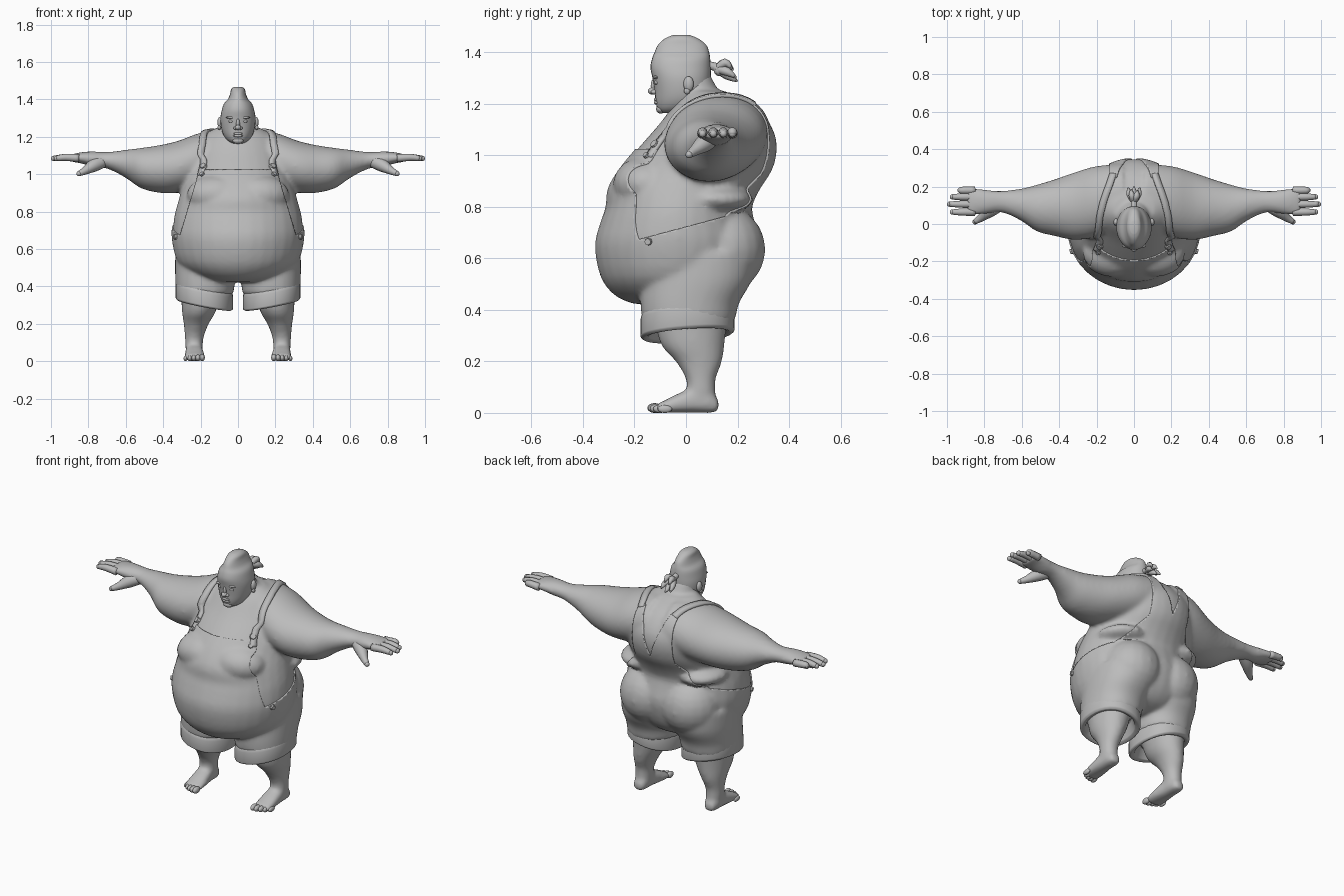
import bpy, bmesh, math
from mathutils import Vector
from mathutils.bvhtree import BVHTree

if "Cube" in bpy.data.objects:
    bpy.data.objects.remove(bpy.data.objects["Cube"])

grey = bpy.data.materials.new("plain grey")
grey.use_nodes = True
grey.diffuse_color = (0.5, 0.5, 0.5, 1)
grey.node_tree.nodes["Principled BSDF"].inputs["Base Color"].default_value = (0.5, 0.5, 0.5, 1)


def finish(name, bm, smooth=True):
    """Turn a bmesh into a shaded object."""
    bmesh.ops.recalc_face_normals(bm, faces=bm.faces)
    mesh = bpy.data.meshes.new(name)
    bm.to_mesh(mesh)
    bm.free()
    mesh.materials.append(grey)
    for p in mesh.polygons:
        p.use_smooth = smooth
    obj = bpy.data.objects.new(name, mesh)
    bpy.context.scene.collection.objects.link(obj)
    return obj


def spline(rows, steps):
    """Catmull-Rom interpolation through section rows."""
    out = []
    for i in range(len(rows) - 1):
        quad = [rows[max(0, min(len(rows) - 1, i + k))] for k in (-1, 0, 1, 2)]
        for s in range(steps):
            t = s / steps
            out.append([b + t / 2 * (c - a + t * (2 * a - 5 * b + 4 * c - d + t * (3 * (b - c) + d - a)))
                        for a, b, c, d in zip(*quad)])
    return out + [list(rows[-1])]


def bridge(bm, rings):
    for r, q in zip(rings, rings[1:]):
        for k in range(len(r)):
            j = (k + 1) % len(r)
            bm.faces.new((r[k], r[j], q[j], q[k]))
    bm.faces.new(rings[0])
    bm.faces.new(rings[-1])


def loft(bm, axis, rows, steps=3, n=32, power=2.0, side=1):
    """Skin rows of (position, low a, high a, low b, high b) along an axis."""
    rings = []
    for t, a0, a1, b0, b1 in spline(rows, steps):
        ring = []
        for k in range(n):
            c, s = math.cos(math.tau * k / n), math.sin(math.tau * k / n)
            c, s = (math.copysign(abs(v) ** (2 / power), v) for v in (c, s))
            a, b = (a0 + a1 + (a1 - a0) * c) / 2, (b0 + b1 + (b1 - b0) * s) / 2
            x, y, z = {"x": (t, a, b), "y": (a, t, b), "z": (a, b, t)}[axis]
            ring.append(bm.verts.new((x * side, y, z)))
        rings.append(ring)
    bridge(bm, rings)


def ball(bm, pos, size):
    new = bmesh.ops.create_uvsphere(bm, u_segments=20, v_segments=12, radius=1)["verts"]
    for v in new:
        v.co = Vector(pos) + Vector(a * b for a, b in zip(v.co, size))


def tube(bm, points, radii, n=12):
    """Rounded limb through points, with a ball at the tip."""
    rings = []
    rows = [Vector(r) for r in spline([(*p, r) for p, r in zip(points, radii)], 3)]
    for i, row in enumerate(rows):
        d = (rows[min(i + 1, len(rows) - 1)] - rows[max(i - 1, 0)]).xyz.normalized()
        u = d.cross((0, 0, 1)).normalized()
        w = d.cross(u)
        rings.append([bm.verts.new(row.xyz + row.w * (u * math.cos(math.tau * k / n) + w * math.sin(math.tau * k / n)))
                      for k in range(n)])
    bridge(bm, rings)
    ball(bm, points[-1], [radii[-1]] * 3)


# Rough body masses: torso, neck, arms, legs and feet
raw = bmesh.new()
torso = [(.43, .13, -.20, .10), (.46, .23, -.27, .19), (.53, .315, -.325, .25), (.65, .347, -.347, .28),
         (.74, .345, -.325, .26), (.80, .335, -.305, .25), (.87, .315, -.298, .28), (.95, .295, -.25, .33),
         (1.04, .28, -.175, .348), (1.12, .25, -.105, .325), (1.20, .2, -.045, .255), (1.25, .11, .0, .15)]
loft(raw, "z", [(z, -w, w, f, b) for z, w, f, b in torso])
neck = [(1.08, .12, -.06, .25), (1.18, .10, -.04, .19), (1.24, .085, -.04, .135), (1.32, .07, -.05, .09)]
loft(raw, "z", [(z, -w, w, f, b) for z, w, f, b in neck])
arm = [(.06, -.02, .32, .95, 1.245), (.2, -.07, .31, .92, 1.222), (.32, -.085, .275, .90, 1.178),
       (.42, -.065, .24, .9, 1.155), (.52, -.04, .21, .925, 1.14), (.60, .015, .19, .98, 1.13),
       (.70, .06, .178, 1.03, 1.118), (.78, .055, .182, 1.04, 1.122), (.84, .048, .192, 1.058, 1.117),
       (.89, .048, .194, 1.065, 1.107)]
shorts_leg = [(.36, .03, .325, -.165, .185), (.43, .022, .328, -.17, .2), (.52, .0, .33, -.17, .25),
              (.62, .0, .325, -.17, .26)]
shin = [(.03, .19, .275, -.01, .11), (.08, .188, .282, .0, .115), (.13, .183, .284, .0, .115),
        (.20, .157, .29, -.04, .14), (.27, .117, .3, -.1, .15), (.40, .08, .305, -.13, .165)]
foot = [(.127, .21, .26, .005, .05), (.10, .195, .275, .0, .08), (.04, .19, .28, .0, .1), (-.03, .18, .285, .0, .075),
        (-.08, .178, .288, .0, .05), (-.115, .18, .285, .0, .035)]
for s in (1, -1):
    loft(raw, "x", arm, side=s)
    loft(raw, "z", shorts_leg, side=s, power=2.2)
    loft(raw, "z", shin, side=s)
    loft(raw, "y", foot, side=s, power=2.4)
    ball(raw, (s * .135, .14, .635), (.165, .162, .165))    # buttock
    ball(raw, (s * .19, .1, .83), (.138, .155, .055))       # side roll
    ball(raw, (s * .11, -.15, .89), (.165, .127, .1))       # chest
rough = finish("rough_body", raw)
mod = rough.modifiers.new("merge", "REMESH")
mod.mode, mod.voxel_size = "VOXEL", .012
mod = rough.modifiers.new("relax", "SMOOTH")
mod.iterations = 8
merged = bpy.data.meshes.new_from_object(rough.evaluated_get(bpy.context.evaluated_depsgraph_get()))
bpy.data.objects.remove(rough)
bm = bmesh.new()
bm.from_mesh(merged)
tree = BVHTree.FromBMesh(bm)
cloth = bm.copy()
finish("body", bm)

# Overalls: body surface cut along bib, armholes and back V, then thickened
side_line = lambda y: .69 + (y + .12) * .27
bib_half = lambda z: .2 + .294 * (1.03 - z)
cuts = [((0, 0, .36), (0, 0, 1)), ((0, 0, 1.02), (0, 0, 1)), ((0, -.12, .69), (0, -.27, 1)),
        ((0, 0, 1.21), (0, 0, 1))]
for s in (1, -1):
    cuts += [((s * .2, 0, 1.03), (s, 0, .294)), ((0, 0, .96), (s, 0, -.36)),
             ((s * .13, 0, .93), (s, 0, .8)), ((s * .13, 0, .93), (s, 0, 0))]
for co, no in cuts:
    bmesh.ops.bisect_plane(cloth, geom=cloth.verts[:] + cloth.edges[:] + cloth.faces[:],
                           plane_co=co, plane_no=no, dist=.0005)


def covered(p):
    x, y, z = abs(p.x), p.y, p.z
    if z < .36 or z > 1.21:
        return False
    if z < side_line(y):
        return True
    if y < 0:
        return z < 1.02 and x < bib_half(z)
    return y > .1 and (z - .96) * .36 < x < .13 + max(0, .93 - z) * .8


bmesh.ops.delete(cloth, geom=[f for f in cloth.faces if not covered(f.calc_center_median())], context="FACES")
overalls = finish("overalls", cloth)
mod = overalls.modifiers.new("thickness", "SOLIDIFY")
mod.thickness, mod.offset = .014, 0

# Shoulder straps laid on the body surface
for s in (1, -1):
    path = [(.205, -.15, 1.0), (.2, -.12, 1.08), (.19, -.06, 1.17), (.185, .04, 1.24), (.165, .13, 1.26),
            (.13, .22, 1.23), (.112, .27, 1.2)]
    strap, prev = bmesh.new(), None
    pts = [Vector((x * s, y, z)) for x, y, z in spline(path, 5)]
    for i, p in enumerate(pts):
        hit, normal, _, _ = tree.find_nearest(p)
        d = pts[min(i + 1, len(pts) - 1)] - pts[max(i - 1, 0)]
        across = d.cross(normal).normalized() * .018
        row = [strap.verts.new(hit + normal * .004 + across * k) for k in (-1, 1)]
        if prev:
            strap.faces.new((prev[0], prev[1], row[1], row[0]))
        prev = row
    band = finish("strap", strap)
    mod = band.modifiers.new("thickness", "SOLIDIFY")
    mod.thickness, mod.offset = .016, 0

    # Buckle, its knob and the hip button
    metal = bmesh.new()
    for target, size in (((.2, -.14, 1.06), .02), ((.205, -.17, 1.015), .014), ((.33, -.145, .665), .016)):
        hit, normal, _, _ = tree.find_nearest(Vector((target[0] * s, target[1], target[2])))
        new = bmesh.ops.create_cone(metal, cap_ends=True, segments=8, radius1=size, radius2=size * .8, depth=.018)
        turn = normal.to_track_quat("Z", "Y")
        for v in new["verts"]:
            v.co = hit + normal * .01 + turn @ v.co
    finish("fastenings", metal, False)

    # Rolled cuff, hollow underneath and tilted outward
    cuff = bmesh.new()
    rings = [(.36, .11, .13), (.30, .125, .15), (.293, .145, .17), (.303, .154, .183), (.37, .154, .183),
             (.388, .15, .178), (.39, .12, .15)]
    loft(cuff, "z", [(z, .18 - a, .18 + a, .006 - b, .006 + b) for z, a, b in rings], 1, power=2.2, side=s)
    for v in cuff.verts:
        v.co.z += .19 * (abs(v.co.x) - .18) + .07 * v.co.y + .005
    roll = finish("shorts_cuff", cuff)
    mod = roll.modifiers.new("soft", "BEVEL")
    mod.width, mod.segments = .004, 2

    # Fingers, thumb and toes
    hand = bmesh.new()
    for y, tip in ((.064, .985), (.106, 1.0), (.145, .985), (.18, .943)):
        tube(hand, [(s * .85, y, 1.085), (s * .92, y, 1.09), (s * (tip - .014), y, 1.084)], (.021, .019, .014))
    tube(hand, [(s * .70, .11, 1.075), (s * .765, .075, 1.05), (s * .815, .035, 1.02), (s * .85, .012, 1.003)],
         (.03, .036, .022, .014))
    finish("fingers", hand)
    toes = bmesh.new()
    for k in range(5):
        ball(toes, (s * (.192 + .022 * k), -.122 + .005 * k * k / 2, .019 - .001 * k),
             (.015 - .001 * k, .028, .019 - .001 * k))
    finish("toes", toes)

# Head with its tall narrow crown
head = bmesh.new()
skull = [(1.165, .03, -.095, .0), (1.18, .056, -.11, .04), (1.21, .078, -.118, .08), (1.25, .09, -.122, .092),
         (1.30, .094, -.13, .096), (1.34, .087, -.138, .096), (1.375, .076, -.132, .094), (1.40, .055, -.122, .09),
         (1.43, .042, -.108, .078), (1.455, .036, -.08, .045), (1.467, .02, -.05, .015)]
loft(head, "z", [(z, -w, w, f, b) for z, w, f, b in skull], power=2.1)
finish("head", head)

# Face: nose, lips, chin, eyes, brows and ears
face = bmesh.new()
ball(face, (0, -.13, 1.25), (.016, .018, .014))
ball(face, (0, -.122, 1.27), (.01, .015, .03))
for z in (1.205, 1.217):
    ball(face, (0, -.112, z), (.026, .013, .008))
ball(face, (0, -.098, 1.18), (.03, .018, .018))
for s in (1, -1):
    ball(face, (s * .014, -.124, 1.246), (.011, .012, .009))
    ball(face, (s * .036, -.113, 1.283), (.014, .01, .009))
    ball(face, (s * .038, -.117, 1.303), (.026, .01, .007))
    ball(face, (s * .096, .01, 1.277), (.014, .02, .03))
    ball(face, (s * .1, .004, 1.25), (.009, .012, .013))
finish("face_features", face)

# Tied hair at the nape
hair = bmesh.new()
tube(hair, [(0, .07, 1.35), (0, .11, 1.345), (0, .13, 1.33)], (.018, .016, .022))
for x, y, z in ((-.03, .19, 1.30), (0, .195, 1.29), (.03, .19, 1.305), (-.015, .18, 1.335), (.018, .175, 1.34)):
    tube(hair, [(0, .12, 1.335), (x * .8, (y + .13) / 2, z + .02), (x, y, z)], (.016, .017, .006), 8)
finish("hair_tail", hair)
